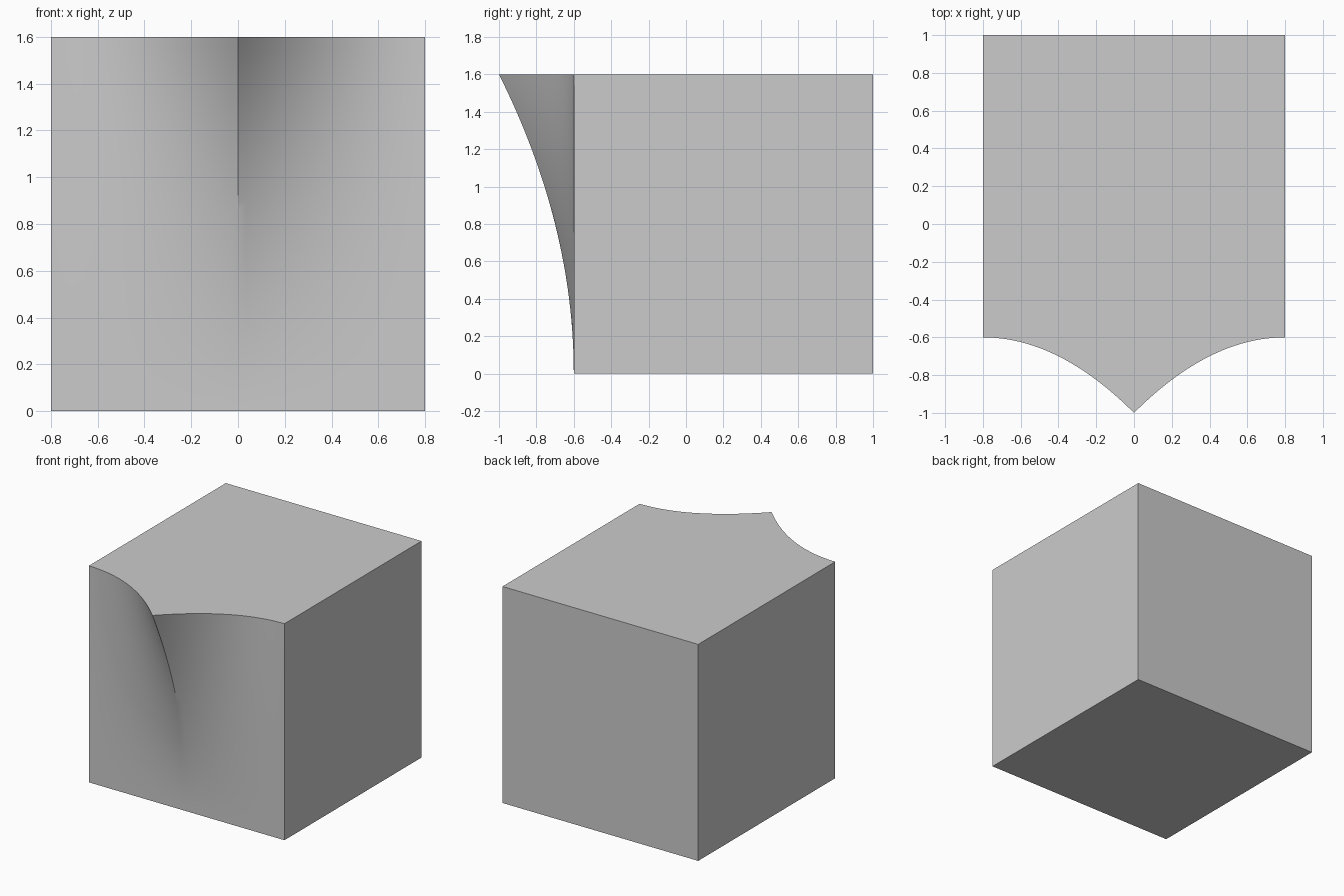
import bpy, bmesh, math

if "Cube" in bpy.data.objects:
    bpy.data.objects.remove(bpy.data.objects["Cube"])

HALF, HEIGHT, FRONT, BACK, BULGE = 0.8, 1.6, -0.6, 1.0, 0.4
NX, NZ = 48, 32

bm = bmesh.new()


def front_y(x, z):
    # ridge that fades to the flat face at both sides and the base
    return FRONT - BULGE * (1 - abs(x) / HALF) ** 2 * (z / HEIGHT) ** 2


# curved front face with a central ridge
grid = []
for j in range(NZ + 1):
    z = HEIGHT * j / NZ
    xs = [HALF * (2 * i / NX - 1) for i in range(NX + 1)]
    grid.append([bm.verts.new((x, front_y(x, z), z)) for x in xs])
for j in range(NZ):
    for i in range(NX):
        a, b = grid[j], grid[j + 1]
        bm.faces.new((a[i], a[i + 1], b[i + 1], b[i])).smooth = True

# flat back, sides, base and top
bl, br, tl, tr = [bm.verts.new((x, BACK, z)) for z in (0, HEIGHT) for x in (-HALF, HALF)]
bm.faces.new((br, bl, tl, tr))
bm.faces.new([bl] + [row[0] for row in grid] + [tl])
bm.faces.new([br] + [row[-1] for row in grid] + [tr])
bm.faces.new(grid[0] + [br, bl])
bm.faces.new(grid[-1][:NX // 2 + 1] + [tl])
bm.faces.new(grid[-1][NX // 2:] + [tr])
bm.faces.new((grid[-1][NX // 2], tr, tl))
bmesh.ops.recalc_face_normals(bm, faces=bm.faces)

mesh = bpy.data.meshes.new("ridged_block")
bm.to_mesh(mesh)
bm.free()
block = bpy.data.objects.new("ridged_block", mesh)
bpy.context.collection.objects.link(block)
bpy.context.view_layer.objects.active = block
block.select_set(True)
bpy.ops.object.shade_smooth_by_angle(angle=math.radians(30))
